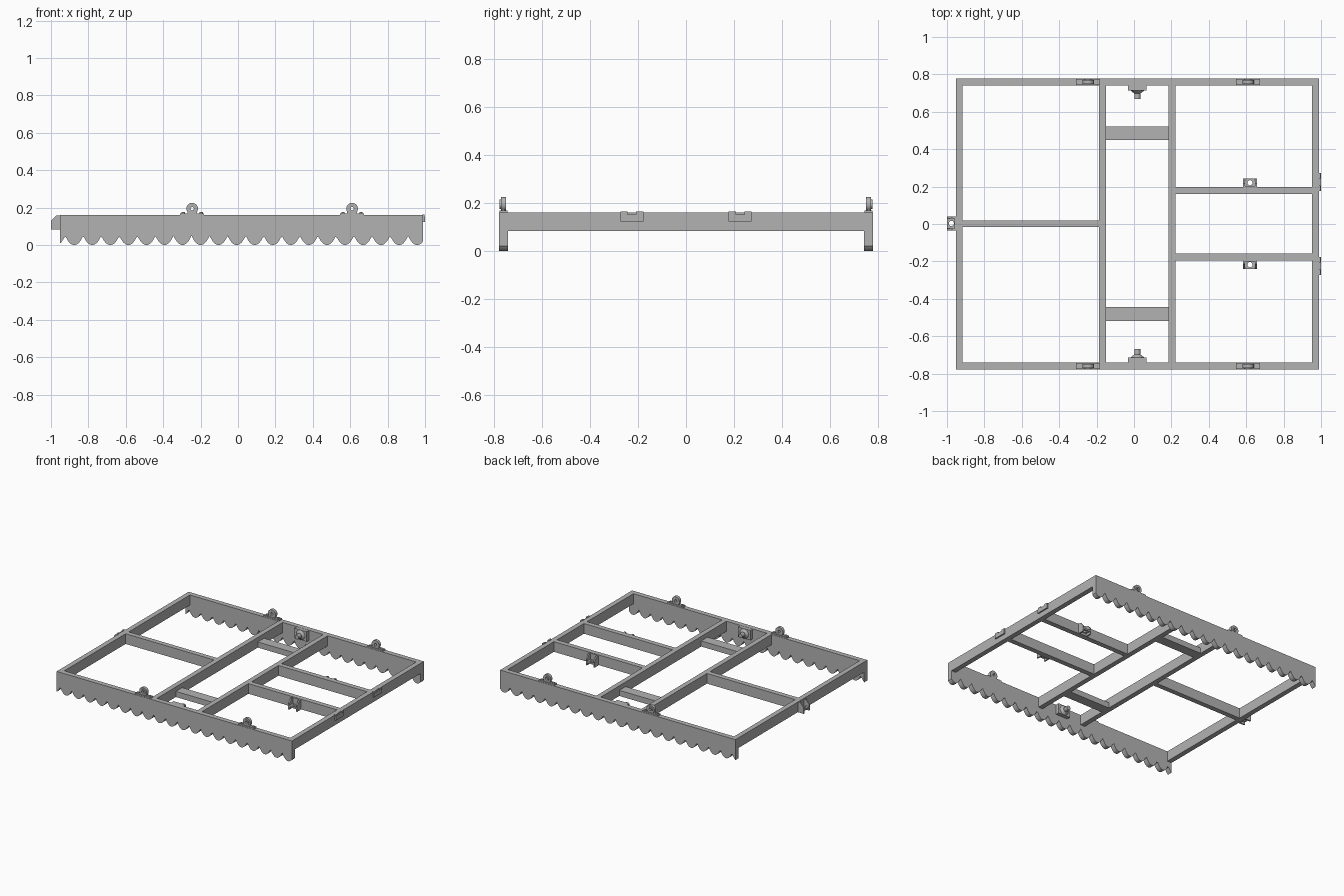
import bpy, bmesh, math
from mathutils import Matrix, Vector

cube = bpy.data.objects.get("Cube")
if cube:
    bpy.data.objects.remove(cube, do_unlink=True)

GREY = (0.45, 0.45, 0.45, 1)
steel = bpy.data.materials.new("steel_grey")
steel.use_nodes = True
steel.diffuse_color = GREY
steel.node_tree.nodes["Principled BSDF"].inputs["Base Color"].default_value = GREY

TOP, LOW = 0.159, 0.083            # top and underside of the frame beams
LEFT, RIGHT = -0.953, 0.99         # frame ends
SIDE, BEAM = 0.778, 0.037          # frame half depth, beam thickness


def finish(name, bm, matrix=Matrix(), smooth=False):
    bm.transform(matrix)
    bmesh.ops.recalc_face_normals(bm, faces=bm.faces[:])
    mesh = bpy.data.meshes.new(name)
    bm.to_mesh(mesh)
    bm.free()
    mesh.materials.append(steel)
    ob = bpy.data.objects.new(name, mesh)
    bpy.context.collection.objects.link(ob)
    if smooth:
        bpy.ops.object.select_all(action="DESELECT")
        bpy.context.view_layer.objects.active = ob
        ob.select_set(True)
        bpy.ops.object.shade_smooth_by_angle(angle=math.radians(35))
    return ob


def box(name, x0, x1, y0, y1, z0, z1, matrix=Matrix()):
    bm = bmesh.new()
    bmesh.ops.create_cube(bm, size=1)
    size = Matrix.Diagonal((x1 - x0, y1 - y0, z1 - z0, 1))
    bm.transform(Matrix.Translation(((x0 + x1) / 2, (y0 + y1) / 2, (z0 + z1) / 2)) @ size)
    return finish(name, bm, matrix)


def prism(name, points, depth, matrix=Matrix()):
    """Extrude an outline drawn in (x, z) along +y."""
    bm = bmesh.new()
    face = bm.faces.new([bm.verts.new((x, 0, z)) for x, z in points])
    out = bmesh.ops.extrude_face_region(bm, geom=[face])
    moved = [v for v in out["geom"] if isinstance(v, bmesh.types.BMVert)]
    bmesh.ops.translate(bm, verts=moved, vec=(0, depth, 0))
    return finish(name, bm, matrix)


def holed(name, inner, outer, depth, matrix, square=False):
    """Round or square plate with a round hole, its axis along local z."""
    bm, n, loops = bmesh.new(), 32, []
    for r, flat, z in ((inner, 0, 0), (outer, square, 0), (outer, square, depth), (inner, 0, depth)):
        loop = []
        for i in range(n):
            c, s = math.cos(math.tau * i / n), math.sin(math.tau * i / n)
            k = r / max(abs(c), abs(s)) if flat else r
            loop.append(bm.verts.new((c * k, s * k, z)))
        loops.append(loop)
    for a in range(4):
        p, q = loops[a], loops[(a + 1) % 4]
        for i in range(n):
            j = (i + 1) % n
            bm.faces.new((p[i], p[j], q[j], q[i]))
    return finish(name, bm, matrix, True)


def cone(name, r1, r2, depth, matrix, sides=24):
    bm = bmesh.new()
    bmesh.ops.create_cone(bm, cap_ends=True, segments=sides, radius1=r1, radius2=r2, depth=depth)
    return finish(name, bm, matrix, True)


def place(x, y, z, turn=0):
    return Matrix.Translation((x, y, z)) @ Matrix.Rotation(math.radians(turn), 4, "Z")


# Toothed side rails: one rounded tooth per pitch along the lower edge
TEETH = 20.13
STEPS = 240
outline = [(LEFT, TOP)]
for i in range(STEPS + 1):
    t = i / STEPS
    phase = 0.2 + TEETH * t
    u = abs(phase - math.floor(phase + 0.5)) * 2
    outline.append((LEFT + (RIGHT - LEFT) * t, 0.05 * u ** 2.2))
outline.append((RIGHT, TOP))
for side, y in (("front", -SIDE), ("back", SIDE - BEAM)):
    prism(side + "_toothed_rail", outline, BEAM, place(0, y, 0))

# Beams running front to back
inner = SIDE - BEAM
for name, x in (("left_end_beam", LEFT), ("left_cross_beam", -0.187),
                ("right_cross_beam", 0.185), ("right_end_beam", RIGHT - BEAM)):
    box(name, x, x + BEAM, -inner, inner, LOW, TOP)

# Stringers running left to right
box("left_stringer", LEFT + BEAM, -0.187, -0.017, 0.02, LOW, TOP)
for side, y in (("front", -0.194), ("back", 0.16)):
    box(side + "_stringer", 0.222, RIGHT - BEAM, y, y + BEAM, LOW, TOP)

# Low tie bars in the centre bay
for side, y in (("front", -0.518), ("back", 0.448)):
    box(side + "_tie_bar", -0.15, 0.185, y, y + 0.074, LOW, 0.125)

# Ring lugs with bolted feet on the rails
for side, s in (("front", -1), ("back", 1)):
    for x in (-0.245, 0.61):
        y = s * (SIDE - BEAM / 2)
        box(side + "_lug_foot", x - 0.064, x + 0.064, y - 0.016, y + 0.016, TOP, 0.169)
        face = Matrix.Rotation(math.radians(90), 4, "X")
        holed(side + "_lug_ring", 0.015, 0.031, 0.022, place(x, y + 0.011, 0.194) @ face)
        holed(side + "_lug_hub", 0.009, 0.019, 0.026, place(x, y + 0.013 + s * 0.003, 0.194) @ face)
        box(side + "_lug_neck", x - 0.026, x + 0.026, y - 0.011, y + 0.011, 0.167, 0.175)
        for dx in (-0.048, 0.048):
            cone(side + "_lug_bolt", 0.01, 0.01, 0.006, place(x + dx, y, 0.172), 6)

# Angle brackets: holed shelf between two chamfered cheeks
for name, x, y, turn in (("left", LEFT, 0.003, -90), ("front", 0.62, -0.194, 0), ("back", 0.62, 0.197, 180)):
    at = place(x, y, 0, turn)
    cheek = [(0, 0.082), (-0.047, 0.082), (-0.047, 0.128), (-0.02, 0.157), (0, 0.157)]
    for cx in (-0.037, 0.027):
        prism(name + "_bracket_cheek", cheek, 0.01,
              at @ Matrix.Translation((cx + 0.01, 0, 0)) @ Matrix.Rotation(math.radians(90), 4, "Z"))
    box(name + "_bracket_back", -0.03, 0.03, -0.006, 0, 0.082, 0.157, at)
    holed(name + "_bracket_shelf", 0.014, 0.0235, 0.012, at @ Matrix.Translation((0, -0.0235, 0.1)), True)
    for cx in (-0.029, 0.0215):
        box(name + "_bracket_shelf_edge", cx, cx + 0.0075, -0.047, 0, 0.1, 0.112, at)

# Spigot mounts facing inward from the rails
for name, y, turn in (("front", -inner, 180), ("back", inner, 0)):
    at = place(0.018, y, 0.121, turn)
    axis = Matrix.Rotation(math.radians(90), 4, "X")
    box(name + "_mount_plate", -0.05, 0.05, -0.028, 0, -0.037, 0.037, at)
    cone(name + "_mount_cone", 0.036, 0.018, 0.014, at @ Matrix.Translation((0, -0.035, 0)) @ axis)
    cone(name + "_mount_spigot", 0.016, 0.016, 0.034, at @ Matrix.Translation((0, -0.057, 0)) @ axis)

# Staple plates hooked over the right end beam
for name, y in (("front", -0.225), ("back", 0.225)):
    box(name + "_staple_plate", RIGHT, 1.0, y - 0.048, y + 0.048, 0.122, 0.152)
    for dy in (-0.033, 0.033):
        box(name + "_staple_ear", RIGHT - 0.004, 0.998, y + dy - 0.015, y + dy + 0.015, 0.15, 0.163)
